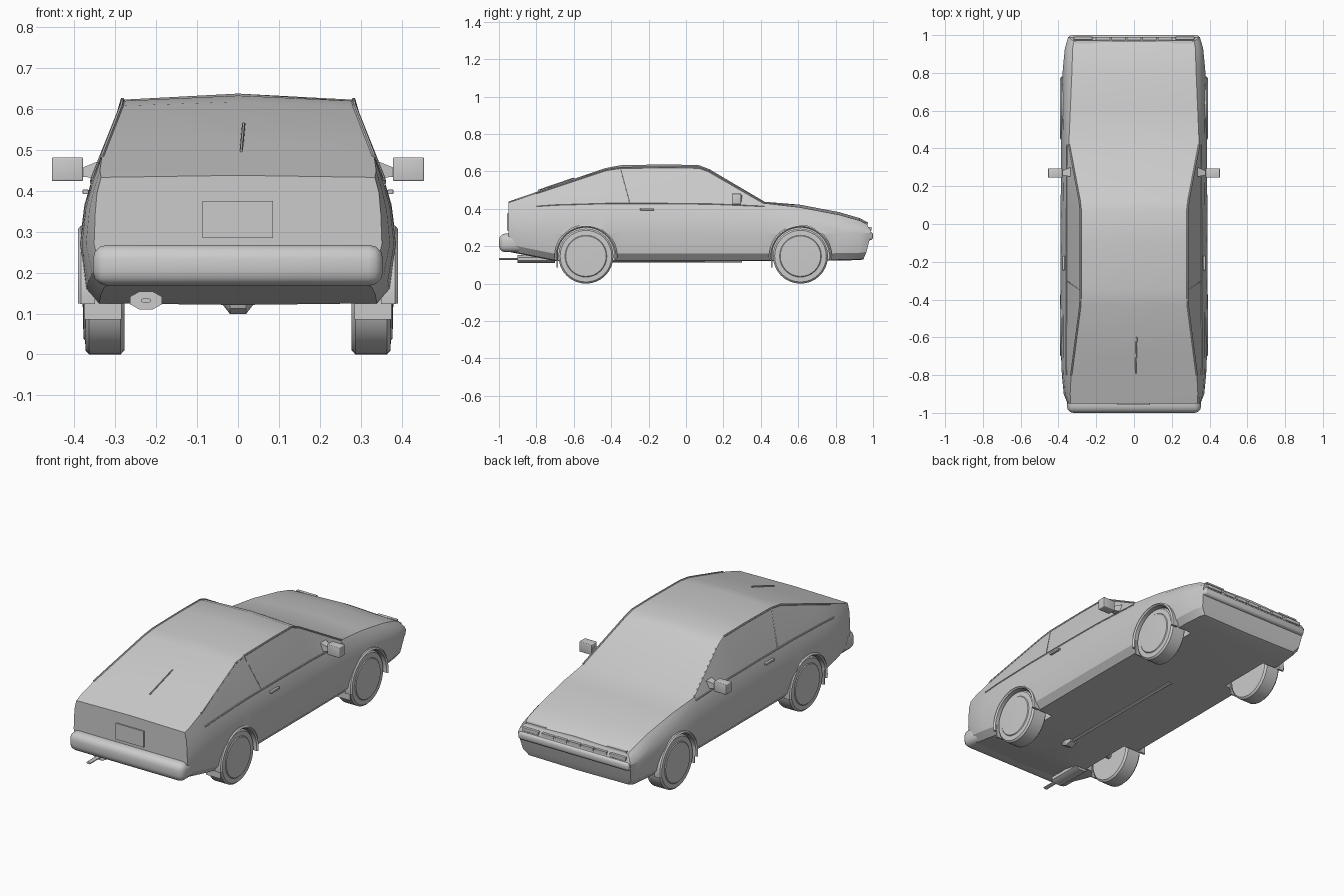
import bpy, bmesh
from math import sin, cos, pi, radians
from mathutils import Vector

if "Cube" in bpy.data.objects:
    bpy.data.objects.remove(bpy.data.objects["Cube"])

paint = bpy.data.materials.new("plain grey")
paint.use_nodes = True
grey = (0.6, 0.6, 0.6, 1)
paint.diffuse_color = grey
paint.node_tree.nodes["Principled BSDF"].inputs["Base Color"].default_value = grey


def finish(bm, name, bevel=0, angle=30):
    bmesh.ops.recalc_face_normals(bm, faces=bm.faces)
    me = bpy.data.meshes.new(name)
    bm.to_mesh(me)
    bm.free()
    ob = bpy.data.objects.new(name, me)
    bpy.context.collection.objects.link(ob)
    me.materials.append(paint)
    bpy.ops.object.select_all(action='DESELECT')
    bpy.context.view_layer.objects.active = ob
    ob.select_set(True)
    if bevel:
        m = ob.modifiers.new("bevel", 'BEVEL')
        m.width, m.segments = bevel, 3
        bpy.ops.object.modifier_apply(modifier=m.name)
    bpy.ops.object.shade_smooth_by_angle(angle=radians(angle))
    return ob


def loft(name, rings, banded=False, angle=30):
    """Skin closed rings; banded ends join matching left and right points."""
    bm = bmesh.new()
    vs = [[bm.verts.new(p) for p in r] for r in rings]
    n = len(rings[0])
    for a, b in zip(vs, vs[1:]):
        for i in range(n):
            j = (i + 1) % n
            bm.faces.new((a[i], a[j], b[j], b[i]))
    for end in (vs[0], vs[-1]):
        if not banded:
            bm.faces.new(end)
            continue
        for i in range(n // 2):
            quad = (end[i], end[i + 1], end[-i - 1], end[-i])
            bm.faces.new(list(dict.fromkeys(quad)))
    return finish(bm, name, angle=angle)


def box(name, lo, hi, bevel=0):
    bm = bmesh.new()
    bmesh.ops.create_cube(bm, size=1)
    lo, hi = Vector(lo), Vector(hi)
    for v in bm.verts:
        v.co = (lo + hi) / 2 + v.co * (hi - lo)
    return finish(bm, name, bevel)


def disc(x, y, z, r, n=32):
    return [(x, y + r * cos(2 * pi * i / n), z + r * sin(2 * pi * i / n)) for i in range(n)]


def tube(name, path, r, n=6):
    rings = []
    for k, p in enumerate(path):
        d = Vector(path[min(k + 1, len(path) - 1)]) - Vector(path[max(k - 1, 0)])
        side = d.cross(Vector((0, 0, 1))).normalized()
        if side.length < .5:
            side = Vector((1, 0, 0))
        up = side.cross(d).normalized()
        rings.append([Vector(p) + r * (side * cos(2 * pi * i / n) + up * sin(2 * pi * i / n))
                      for i in range(n)])
    return loft(name, rings)


# Body stations: y, floor z, half width, belt x, belt z, edge x, edge z, crown z
stations = [
    (-.95, .175, .352, .345, .395, .335, .433, .438),
    (-.90, .165, .372, .352, .405, .338, .450, .456),
    (-.80, .145, .382, .357, .415, .333, .484, .490),
    (-.70, .125, .386, .358, .422, .320, .518, .526),
    (-.43, .125, .388, .357, .430, .285, .608, .618),
    (-.35, .125, .388, .357, .430, .283, .620, .633),
    (-.10, .125, .388, .357, .430, .283, .623, .638),
    (.07, .125, .388, .357, .428, .283, .621, .633),
    (.125, .125, .388, .356, .428, .289, .600, .612),
    (.42, .125, .386, .354, .415, .345, .430, .438),
    (.61, .125, .383, .354, .385, .337, .408, .422),
    (.82, .128, .377, .345, .350, .328, .368, .382),
    (.93, .130, .366, .340, .320, .325, .337, .350),
    (.97, .135, .348, .330, .302, .318, .316, .328),
]


def section(y, zb, w, bx, bz, ex, ez, top):
    half = [(0, zb - .004), (.88 * w, zb), (.96 * w, zb + .035), (w, .27),
            (w + .4 * (bx - w), .27 + .6 * (bz - .27)), (bx, bz), (ex, ez), (0, top)]
    ys = [y] * 8
    if y > .96:    # undercut nose
        ys = [.95, .95, .965, .99, .985, .975, .97, .97]
    pts = [(x, yy, z) for (x, z), yy in zip(half, ys)]
    return pts + [(-x, yy, z) for x, yy, z in pts[-2:0:-1]]


body = loft("body", [section(*s) for s in stations], banded=True, angle=25)

wheels = {"rear": -.535, "front": .612}
hub_z, wheel_r = .147, .147

# Wheel wells
for s in (1, -1):
    for y in wheels.values():
        cutter = loft("well_cutter", [disc(s * .25, y, hub_z, .158), disc(s * .5, y, hub_z, .158)])
        cutter.hide_render = True
        m = body.modifiers.new("well", 'BOOLEAN')
        m.operation, m.object, m.solver = 'DIFFERENCE', cutter, 'EXACT'
        bpy.context.view_layer.objects.active = body
        bpy.ops.object.modifier_apply(modifier=m.name)
        bpy.data.objects.remove(cutter)
body.select_set(True)
bpy.context.view_layer.objects.active = body
bpy.ops.object.shade_smooth_by_angle(angle=radians(25))

for s, side in ((1, "left"), (-1, "right")):
    for end, y in wheels.items():
        # Wheel with rounded shoulders and a shallow hub cap
        prof = [(.278, .137), (.287, .147), (.364, .147), (.373, .138), (.374, .112),
                (.378, .108), (.380, .02)]
        loft(f"{end}_{side}_wheel", [disc(s * x, y, hub_z, r) for x, r in prof])
        # Arch lip
        rings = []
        for k in range(25):
            a = radians(-8 + 196 * k / 24)
            rings.append([(s * x, y + r * cos(a), hub_z + r * sin(a))
                          for x, r in ((.35, .153), (.383, .153), (.391, .160), (.384, .168), (.35, .168))])
        loft(f"{end}_{side}_arch", rings)
        # Mud flap
        box(f"{end}_{side}_mud_flap", (s * .33 - .045, y - .157, .086), (s * .33 + .045, y - .15, .18))

    # Door mirror and stalk
    box(f"{side}_mirror", (s * .417 - .038, .245, .424), (s * .417 + .038, .295, .482), .004)
    loft(f"{side}_mirror_stalk", [
        [(s * .335, .30, .43), (s * .335, .25, .43), (s * .335, .25, .475), (s * .335, .30, .475)],
        [(s * .385, .28, .435), (s * .385, .26, .435), (s * .385, .26, .455), (s * .385, .28, .455)]])
    box(f"{side}_door_handle", (s * .373 - .007, -.245, .392), (s * .373 + .007, -.17, .403), .002)

    # Roof rail, belt trim and pillar line
    rail = [(s * t[5], t[0], t[6]) for t in stations[2:10]]
    tube(f"{side}_roof_rail", rail, .005)
    tube(f"{side}_belt_trim", [(s * t[3], t[0], t[4]) for t in stations[2:10]], .004)
    tube(f"{side}_pillar_line", [(s * .358, -.30, .43), (s * .284, -.35, .615)], .003)

    # Headlamp cover edge and front indicator
    box(f"{side}_headlamp_slit", (s * .25 - .06, .955, .318), (s * .25 + .06, .972, .327))
    box(f"{side}_indicator", (s * .27 - .05, .975, .283), (s * .27 + .05, .992, .303), .003)

# Front bumper band and grille bars
box("front_bumper", (-.345, .92, .232), (.345, 1.0, .278), .016)
for i in range(5):
    x = (i - 2) * .082
    box(f"grille_panel_{i + 1}", (x - .036, .97, .284), (x + .036, .99, .302))

# Rear bumper, number plate panel and wiper
box("rear_bumper", (-.355, -1.0, .168), (.355, -.86, .268), .035)
box("plate_panel", (-.087, -.957, .285), (.085, -.94, .375))
tube("rear_wiper", [(.008, -.79, .499), (.014, -.60, .564)], .004)

# Exhaust
for name, x0, r, y0, y1 in (("silencer", -.225, .034, -.90, -.70), ("tailpipe", -.225, .010, -1.0, -.72)):
    rings = [[(x0 + r * 1.25 * cos(pi * k / 4 + pi / 8), y, .132 + r * .7 * sin(pi * k / 4 + pi / 8))
              for k in range(8)] for y in (y0, y1)]
    loft(name, rings)

# Rear axle, differential and drive shaft cover
loft("rear_axle", [disc(-.3, wheels["rear"], hub_z, .02, 10), disc(.3, wheels["rear"], hub_z, .02, 10)])
loft("differential", [disc(x, wheels["rear"], .145, r, 8)
                      for x, r in ((-.04, .02), (-.02, .046), (.02, .046), (.04, .02))])
tube("drive_shaft", [(0, -.52, .13), (0, .3, .128)], .016, 8)
